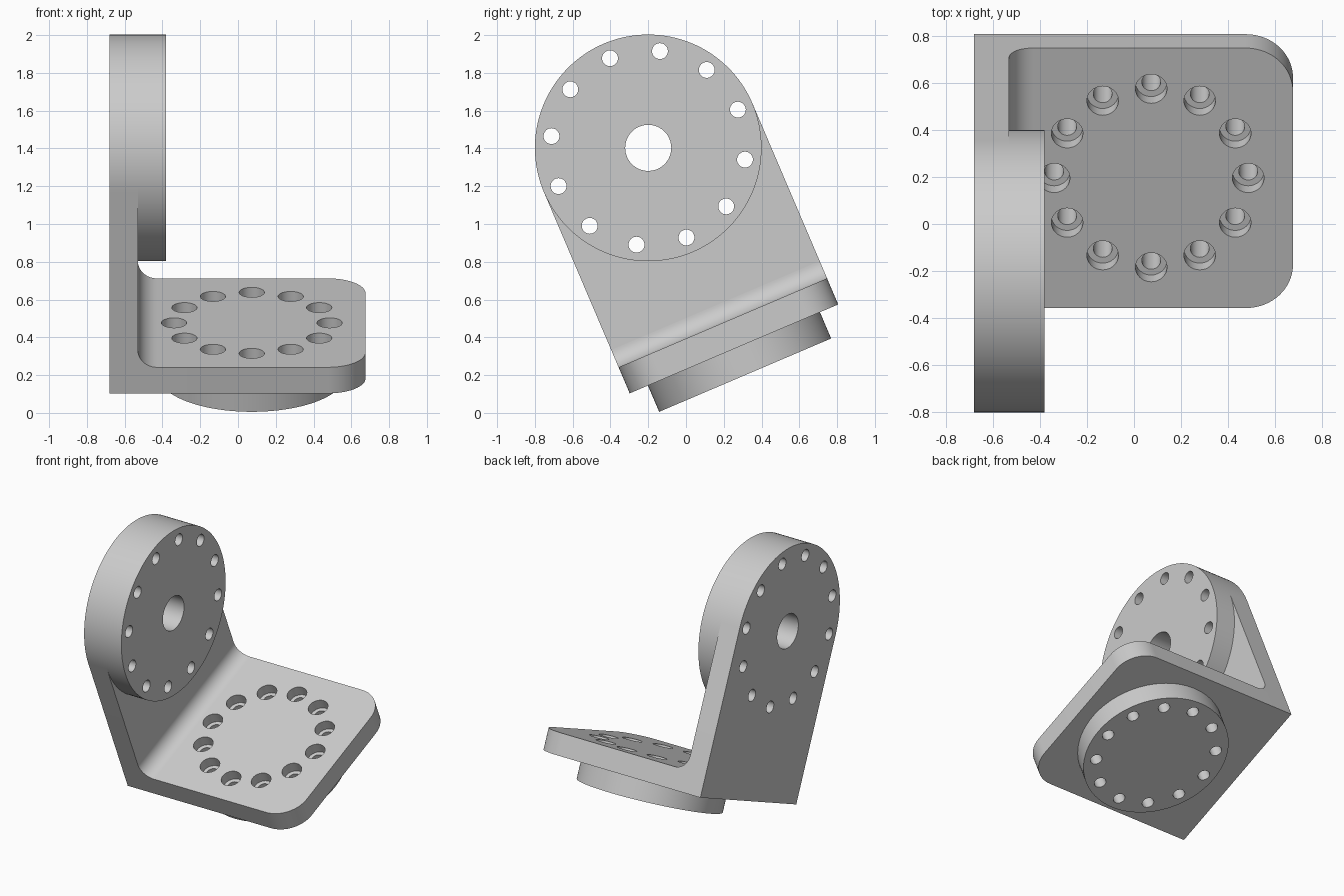
import bpy, bmesh, math
from mathutils import Matrix, Vector

if "Cube" in bpy.data.objects:
    bpy.data.objects.remove(bpy.data.objects["Cube"], do_unlink=True)

# Main dimensions, measured from the centre of the upright disc
BACK, FACE, FRONT, END = -0.68, -0.53, -0.38, 0.675
HALF = 0.6
TOP, MID, UNDER, BASE = -1.007, -1.08, -1.157, -1.308
SHELF_X = 0.073
POSE = Matrix.Translation((0, -0.2, 1.403)) @ Matrix.Rotation(math.radians(23.1), 4, 'X')

metal = bpy.data.materials.new("grey metal")
metal.use_nodes = True
colour = (0.6, 0.6, 0.6, 1)
metal.diffuse_color = colour
metal.node_tree.nodes["Principled BSDF"].inputs["Base Color"].default_value = colour


def arc(cx, cy, r, start, end, n):
    angles = [math.radians(start + (end - start) * i / n) for i in range(n + 1)]
    return [(cx + r * math.cos(a), cy + r * math.sin(a)) for a in angles]


def circle(cx, cy, r, n=32):
    return arc(cx, cy, r, 0, 360, n)[:-1]


def hole_ring(cx, cy, ring, r):
    return [circle(x, y, r) for x, y in circle(cx, cy, ring, 12)]


def slab(name, loops, place, start, end):
    """Fill an outline with holes, then extrude it from start to end."""
    bm = bmesh.new()
    for loop in loops:
        verts = [bm.verts.new(place(a, b, start)) for a, b in loop]
        for i, v in enumerate(verts):
            bm.edges.new((verts[i - 1], v))
    bmesh.ops.triangle_fill(bm, use_beauty=True, edges=bm.edges[:])
    out = bmesh.ops.extrude_face_region(bm, geom=bm.faces[:], use_keep_orig=True)
    moved = [g for g in out["geom"] if isinstance(g, bmesh.types.BMVert)]
    step = Vector(place(0, 0, end)) - Vector(place(0, 0, start))
    bmesh.ops.translate(bm, verts=moved, vec=step)
    bmesh.ops.recalc_face_normals(bm, faces=bm.faces[:])
    bm.transform(POSE)
    mesh = bpy.data.meshes.new(name)
    bm.to_mesh(mesh)
    bm.free()
    mesh.materials.append(metal)
    obj = bpy.data.objects.new(name, mesh)
    bpy.context.collection.objects.link(obj)
    bpy.ops.object.select_all(action='DESELECT')
    obj.select_set(True)
    bpy.context.view_layer.objects.active = obj
    bpy.ops.object.shade_smooth_by_angle(angle=math.radians(30))
    return obj


def sideways(a, b, t):
    return (t, a, b)


def upward(a, b, t):
    return (a, b, t)


def along(a, b, t):
    return (a, t, b)


# Upright: round-topped plate with a thick disc on its inner face
upright_holes = hole_ring(0, 0, 0.516, 0.042) + [circle(0, 0, 0.122, 48)]
plate = arc(0, 0, HALF, 0, 180, 64) + [(-HALF, UNDER), (HALF, UNDER)]
slab("upright_plate", [plate] + upright_holes, sideways, BACK, FACE)
slab("upright_disc", [circle(0, 0, HALF, 128)] + upright_holes, sideways, FACE, FRONT)

# Shelf: rounded outer corners, wide counterbores above narrow bolt holes
R = 0.2
shelf = ([(FACE, -HALF)] + arc(END - R, -HALF + R, R, -90, 0, 16)
         + arc(END - R, HALF - R, R, 0, 90, 16) + [(FACE, HALF)])
bolt_holes = hole_ring(SHELF_X, 0, 0.412, 0.04)
slab("shelf_top", [shelf] + hole_ring(SHELF_X, 0, 0.412, 0.067), upward, MID, TOP)
slab("shelf_bottom", [shelf] + bolt_holes, upward, UNDER, MID)

# Round boss under the shelf
slab("shelf_boss", [circle(SHELF_X, 0, 0.495, 128)] + bolt_holes, upward, BASE, UNDER)

# Rounded inside corner between upright and shelf
F = 0.1
fillet = [(FACE, TOP)] + arc(FACE + F, TOP + F, F, 270, 180, 16)
slab("corner_fillet", [fillet], along, -HALF, HALF)
